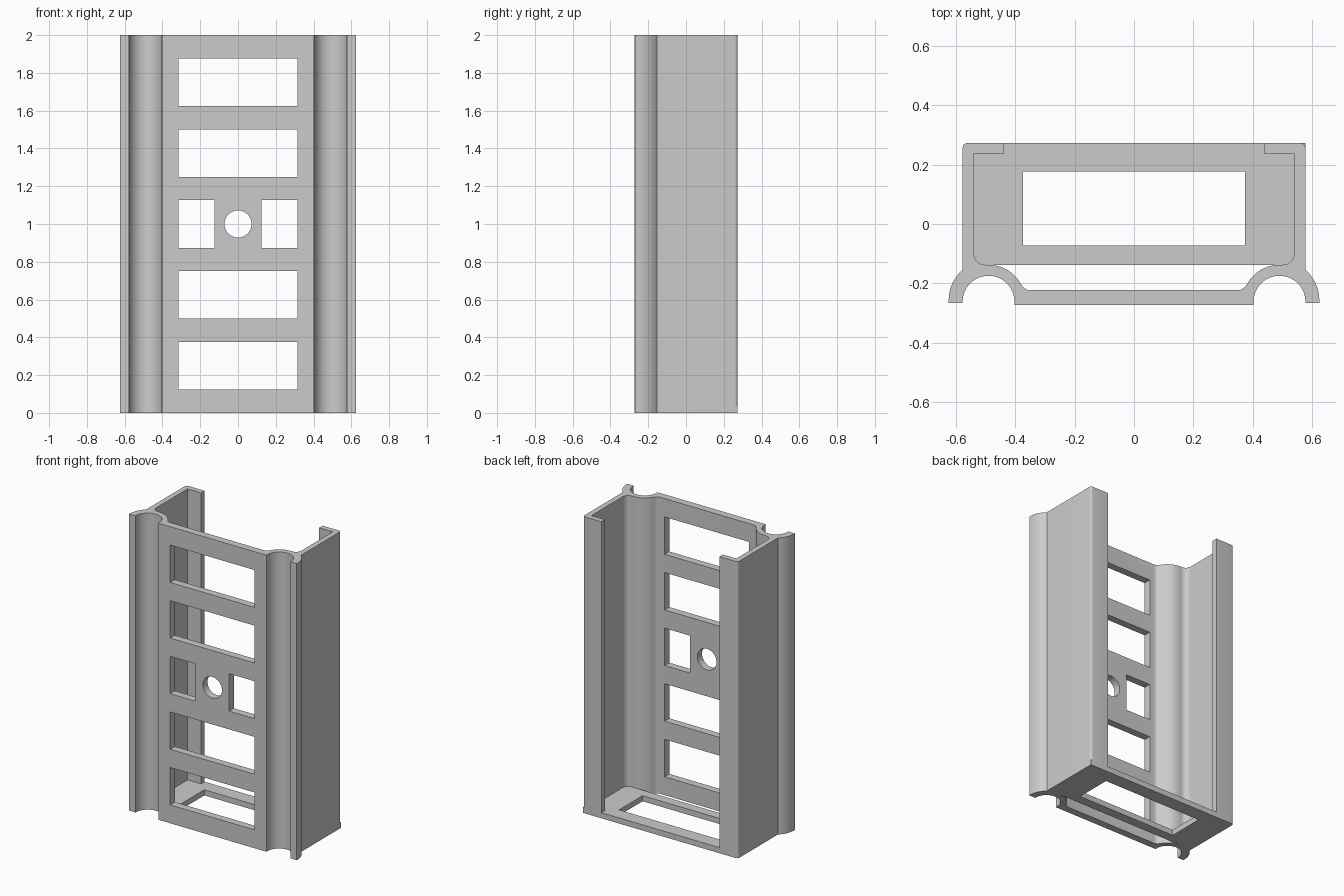
import bpy
import bmesh
from math import sin, cos, radians
from mathutils import Matrix, Vector

if "Cube" in bpy.data.objects:
    bpy.data.objects.remove(bpy.data.objects["Cube"], do_unlink=True)

HEIGHT = 2.0
PLATE = 0.038
FRONT, BACK = -0.273, 0.273
SIDE, INNER = 0.578, 0.541
LIP_X, LIP_Y = 0.44, 0.236

grey = bpy.data.materials.new("light grey")
grey.use_nodes = True
grey.diffuse_color = (0.6, 0.6, 0.6, 1)
grey.node_tree.nodes["Principled BSDF"].inputs["Base Color"].default_value = (0.6, 0.6, 0.6, 1)


def make_object(name, bm):
    bmesh.ops.recalc_face_normals(bm, faces=bm.faces[:])
    mesh = bpy.data.meshes.new(name)
    bm.to_mesh(mesh)
    bm.free()
    mesh.materials.append(grey)
    obj = bpy.data.objects.new(name, mesh)
    bpy.context.collection.objects.link(obj)
    return obj


def extrude_outline(name, points, height):
    bm = bmesh.new()
    face = bm.faces.new([bm.verts.new((x, y, 0)) for x, y in points])
    new = bmesh.ops.extrude_face_region(bm, geom=[face])["geom"]
    verts = [v for v in new if isinstance(v, bmesh.types.BMVert)]
    bmesh.ops.translate(bm, verts=verts, vec=(0, 0, height))
    return make_object(name, bm)


def add_box(bm, low, high):
    low, high = Vector(low), Vector(high)
    matrix = Matrix.Translation((low + high) / 2) @ Matrix.Diagonal((*(high - low), 1))
    bmesh.ops.create_cube(bm, size=1, matrix=matrix)


def activate(obj):
    bpy.ops.object.select_all(action="DESELECT")
    obj.select_set(True)
    bpy.context.view_layer.objects.active = obj


def cut(obj, bm):
    cutter = make_object("cutter", bm)
    cutter.hide_render = True
    mod = obj.modifiers.new("openings", "BOOLEAN")
    mod.operation = "DIFFERENCE"
    mod.solver = "EXACT"
    mod.object = cutter
    activate(obj)
    bpy.ops.object.modifier_apply(modifier=mod.name)
    bpy.data.objects.remove(cutter, do_unlink=True)


def arc(cx, cy, r, start, end, steps):
    angles = [radians(start + (end - start) * i / steps) for i in range(steps + 1)]
    return [(cx + r * cos(a), cy + r * sin(a)) for a in angles]


def blend(a, b, c, steps):
    # Quadratic curve from a to c, pulled towards b
    ts = [i / steps for i in range(1, steps + 1)]
    return [tuple((1 - t) ** 2 * p + 2 * t * (1 - t) * q + t * t * r
                  for p, q, r in zip(a, b, c)) for t in ts]


# Half cross-section: round groove, outer flare, side wall, back lip, inner face
GX, GY = 0.4908, -0.262
half = [(GX - 0.0874, FRONT)]
half += arc(GX, GY, 0.0874, 180, 0, 24)
half += [(SIDE, -0.267), (0.6253, -0.267)]
half += arc(GX, -0.257, 0.1345, 0, 49.6, 8)
half += arc(SIDE - 0.015, BACK - 0.015, 0.015, 0, 90, 5)
half += [(LIP_X, BACK), (LIP_X, LIP_Y), (INNER, LIP_Y)]
half += arc(INNER - 0.04, -0.0976, 0.04, 0, -90, 8)
half += arc(GX, GY, 0.1244, 90, 150, 12)
half += blend(half[-1], (0.37, -0.223), (0.352, -0.223), 5)

# Grooved channel body
body = extrude_outline("channel_body", half + [(-x, y) for x, y in reversed(half)], HEIGHT)

# Front wall openings: four wide slots, two square ones and a round hole
bm = bmesh.new()
for i in range(5):
    z = 0.25 + 0.375 * i
    spans = [(-0.315, -0.125), (0.125, 0.315)] if i == 2 else [(-0.315, 0.315)]
    for x0, x1 in spans:
        add_box(bm, (x0, -0.35, z - 0.126), (x1, -0.18, z + 0.126))
bmesh.ops.create_cone(bm, cap_ends=True, segments=48, radius1=0.0715, radius2=0.0715, depth=0.17,
                      matrix=Matrix.Translation((0, -0.265, 1)) @ Matrix.Rotation(radians(90), 4, "X"))
cut(body, bm)
activate(body)
bpy.ops.object.shade_smooth_by_angle(angle=radians(30))

# Bottom plate fitted between the walls and lips, with a rectangular window
right = [(INNER, -0.1376), (INNER, LIP_Y), (LIP_X, LIP_Y), (LIP_X, BACK)]
plate = extrude_outline("bottom_plate", right + [(-x, y) for x, y in reversed(right)], PLATE)
bm = bmesh.new()
add_box(bm, (-0.375, -0.073, -0.1), (0.375, 0.177, 0.1))
cut(plate, bm)

# Square corner of the plate beside the rounded wall corner
corner = [(SIDE, BACK - 0.015), (SIDE, BACK), (SIDE - 0.015, BACK)]
extrude_outline("plate_corner", corner, PLATE)
